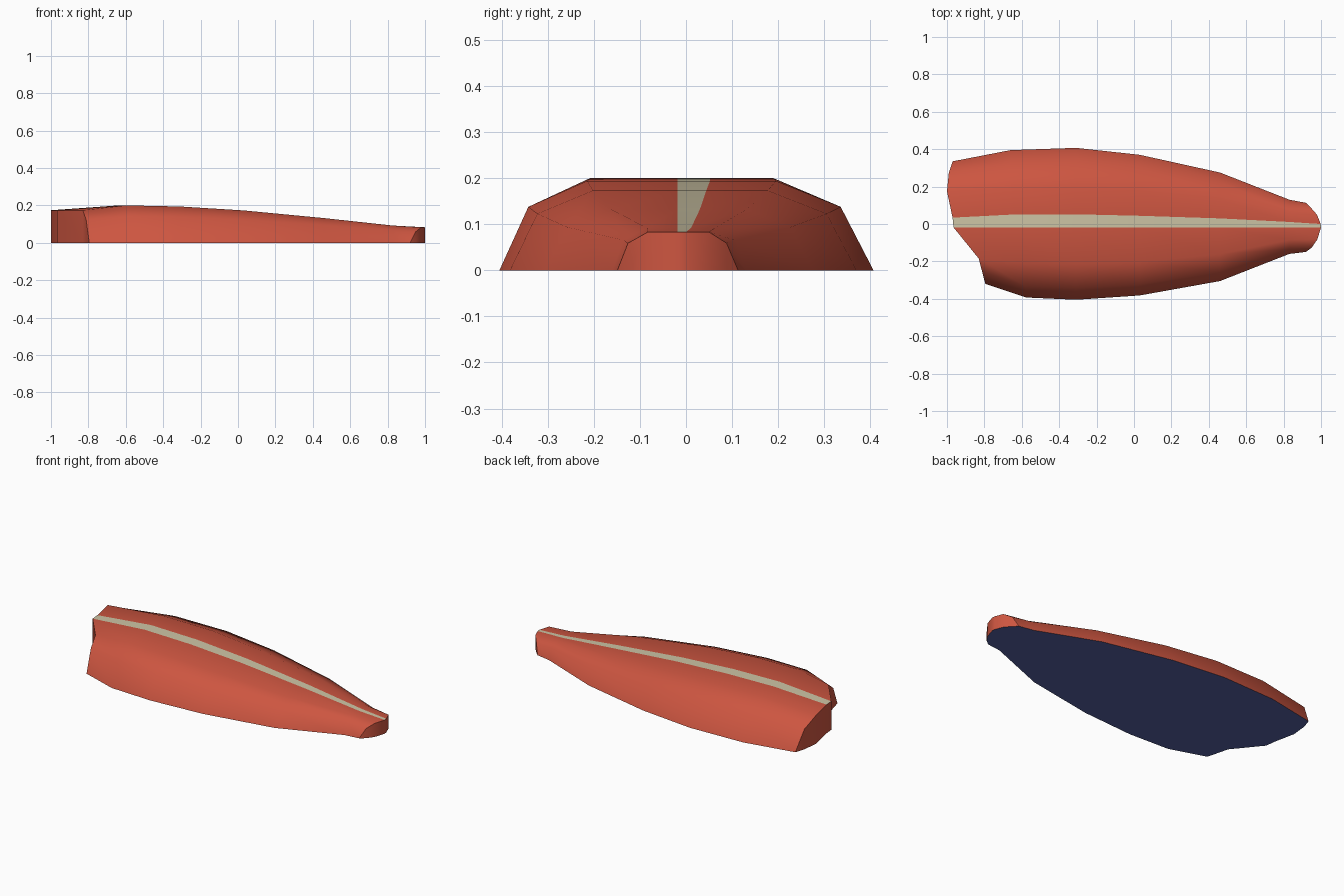
import bpy, bmesh

if "Cube" in bpy.data.objects:
    bpy.data.objects.remove(bpy.data.objects["Cube"])


def mat(name, rgb):
    m = bpy.data.materials.new(name)
    m.diffuse_color = (*rgb, 1)
    m.use_nodes = True
    m.node_tree.nodes["Principled BSDF"].inputs["Base Color"].default_value = m.diffuse_color
    return m


# Stations from tail to nose: x and y of +y rim, x and y of -y rim, height, stripe edge y
stations = [
    (-0.66, 0.395, -0.575, -0.393, 0.200, 0.052),
    (-0.31, 0.407, -0.31, -0.405, 0.194, 0.052),
    (0.03, 0.370, 0.03, -0.382, 0.173, 0.044),
    (0.46, 0.275, 0.46, -0.305, 0.132, 0.030),
    (0.83, 0.130, 0.83, -0.160, 0.092, 0.011),
]
STRIPE_Y = -0.018
level = [0, 0.71, 1, 1, 1, 1, 0.71, 0]   # section height factors, from +y to -y

# End outlines seen from above (x, y), one point per section column
tail = [(-0.97, 0.335), (-0.99, 0.275), (-1.0, 0.175), (-0.97, 0.034),
        (-0.965, STRIPE_Y), (-0.83, -0.185), (-0.812, -0.255), (-0.795, -0.32)]
nose = [(0.92, 0.113), (0.945, 0.088), (0.978, 0.05), (0.998, 0.0),
        (1.0, STRIPE_Y), (0.98, -0.083), (0.95, -0.126), (0.92, -0.149)]


def end_row(outline, h):
    return [(x, y, h * f) for (x, y), f in zip(outline, level)]


def middle_row(xl, yl, xr, yr, h, edge):
    ys = [yl, yl * 0.825, yl * 0.48, edge, STRIPE_Y, yr * 0.53, yr * 0.845, yr]
    return [(xl + (xr - xl) * (yl - y) / (yl - yr), y, h * f)
            for y, f in zip(ys, level)]


rows = [end_row(tail, 0.174)] + [middle_row(*s) for s in stations] + [end_row(nose, 0.083)]

bm = bmesh.new()
grid = [[bm.verts.new(p) for p in r] for r in rows]

# Shell with the pale stripe as its middle column
for a, b in zip(grid, grid[1:]):
    for i in range(7):
        f = bm.faces.new((a[i], a[i + 1], b[i + 1], b[i]))
        f.material_index = 1 if i == 3 else 0


# Upright end walls dropped to the ground, with a crisp rim
def wall(row):
    low = [row[0]] + [bm.verts.new((v.co.x, v.co.y, 0)) for v in row[1:-1]] + [row[-1]]
    for i in range(7):
        quad = [row[i], row[i + 1], low[i + 1], low[i]]
        bm.faces.new(list(dict.fromkeys(quad)))
        rim.append(bm.edges.get((row[i], row[i + 1])))
    return low


rim = []
tail_low, nose_low = wall(grid[0]), wall(grid[-1])

# Flat dark underside
rim_right = [r[-1] for r in grid[1:-1]]
rim_left = [r[0] for r in grid[1:-1]]
under = bm.faces.new(tail_low + rim_right + nose_low[::-1] + rim_left[::-1])
under.material_index = 2
bmesh.ops.recalc_face_normals(bm, faces=bm.faces)
bmesh.ops.triangulate(bm, faces=[under])
bm.edges.index_update()
rim_ids = [e.index for e in rim]

me = bpy.data.meshes.new("tapered_shell")
bm.to_mesh(me)
bm.free()
for m in (mat("brick red", (0.61, 0.092, 0.052)),
          mat("pale sage", (0.62, 0.56, 0.38)),
          mat("dark navy", (0.09, 0.12, 0.36))):
    me.materials.append(m)
ob = bpy.data.objects.new("tapered_shell", me)
bpy.context.collection.objects.link(ob)
bpy.context.view_layer.objects.active = ob
ob.select_set(True)
bpy.ops.object.shade_smooth_by_angle(angle=0.8)
for i in rim_ids:
    me.edges[i].use_edge_sharp = True
